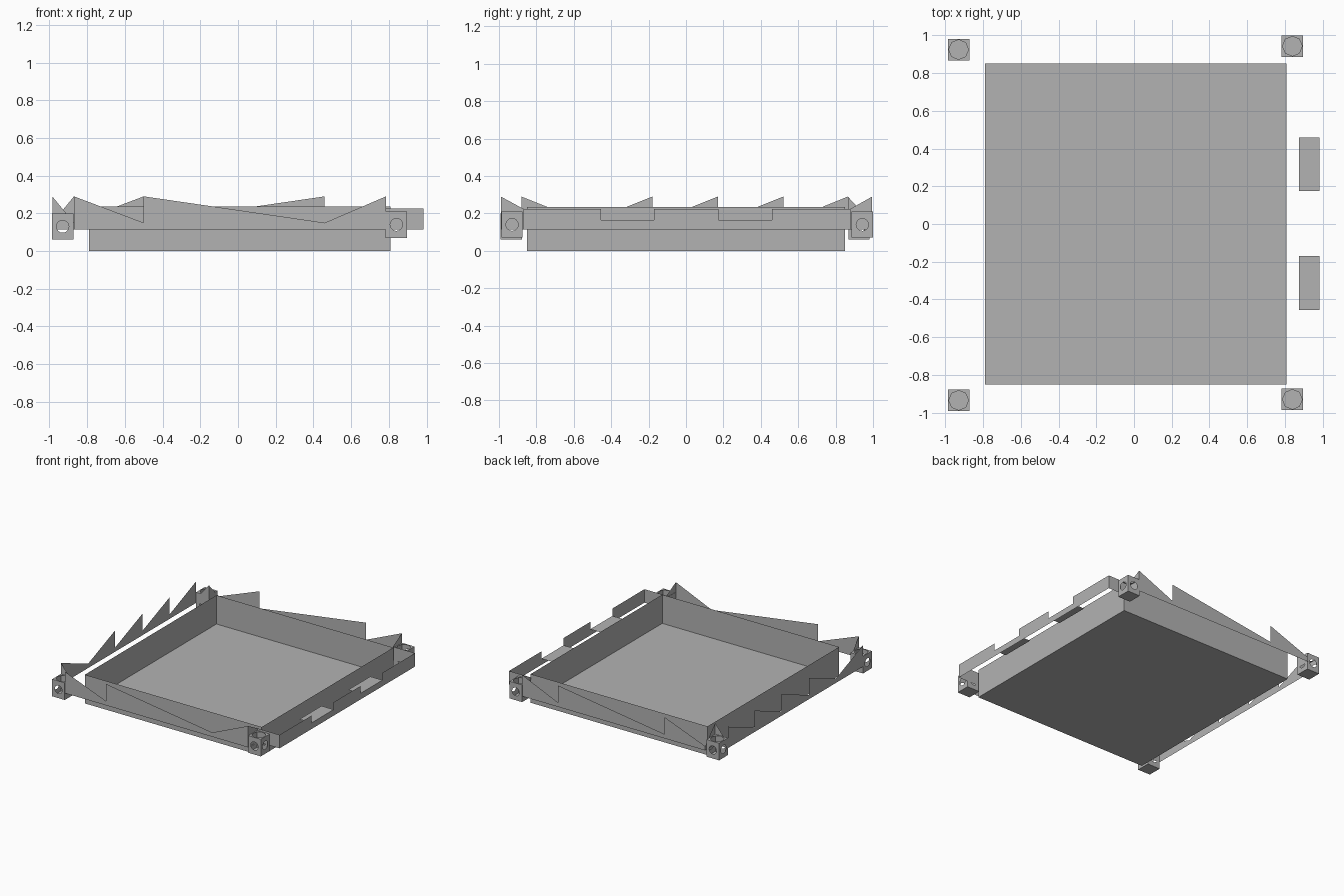
import bpy, bmesh, math

cube = bpy.data.objects.get("Cube")
if cube:
    bpy.data.objects.remove(cube)

# Single sheet-metal grey
grey = bpy.data.materials.new("sheet_grey")
grey.use_nodes = True
colour = (0.45, 0.45, 0.45, 1)
grey.diffuse_color = colour
grey.node_tree.nodes["Principled BSDF"].inputs["Base Color"].default_value = colour

LOW, VALLEY, PEAK, RIM = 0.115, 0.15, 0.29, 0.225
LEFT, RIGHT, FRONT, BACK = -0.985, 0.985, -0.99, 0.995   # outer sheet planes
X0, X1 = -0.87, 0.785                                    # corner cutouts in x
YF, YB = -0.88, 0.865                                    # left cutouts in y
RF, RB = -0.87, 0.88                                     # right cutouts in y


def finish(name, bm):
    mesh = bpy.data.meshes.new(name)
    bm.to_mesh(mesh)
    bm.free()
    obj = bpy.data.objects.new(name, mesh)
    bpy.context.collection.objects.link(obj)
    mesh.materials.append(grey)
    return obj


def strip(name, axis, at, top):
    """Upright sheet along an axis, from the low edge up to a top profile."""
    bm = bmesh.new()

    def vert(t, z):
        return bm.verts.new((t, at, z) if axis == "x" else (at, t, z))
    for (a, za), (b, zb) in zip(top, top[1:]):
        if abs(a - b) > 1e-6:
            bm.faces.new([vert(a, LOW), vert(b, LOW), vert(b, zb), vert(a, za)])
    bmesh.ops.remove_doubles(bm, verts=bm.verts, dist=1e-5)
    return finish(name, bm)


def teeth(stops):
    """Sawtooth profile rising between stops with sheer drops."""
    return [p for a, b in zip(stops, stops[1:]) for p in ((a, VALLEY), (b, PEAK))]


# Open tray
bm = bmesh.new()
bmesh.ops.create_cube(bm, size=1)
for v in bm.verts:
    v.co = (0.01 + v.co.x * 1.6, v.co.y * 1.7, (v.co.z + 0.5) * 0.235)
bm.normal_update()
bmesh.ops.delete(bm, geom=[f for f in bm.faces if f.normal.z > 0.9], context="FACES_ONLY")
finish("tray", bm)

# Jagged outer walls
strip("front_wall", "x", FRONT, [(X0, PEAK), (-0.5, VALLEY), (-0.5, PEAK),
                                 (0.46, VALLEY), (X1, PEAK)])
strip("back_wall", "x", BACK, teeth([X0, -0.5, 0.46, X1]))
strip("left_wall", "y", LEFT, [(YF, PEAK)] + teeth([-0.53, -0.18, 0.17, 0.52, YB]))

# Notched wall with two shelves
notches = [(-0.455, -0.17), (0.175, 0.46)]
SHELF = 0.165
profile = [(RF, RIM)]
for a, b in notches:
    profile += [(a, RIM), (a, SHELF), (b, SHELF), (b, RIM)]
strip("right_wall", "y", RIGHT, profile + [(RB, RIM)])
for i, (a, b) in enumerate(notches):
    bm = bmesh.new()
    bm.faces.new([bm.verts.new((x, y, SHELF)) for x, y in
                  ((0.875, a), (RIGHT, a), (RIGHT, b), (0.875, b))])
    finish(f"shelf_{i + 1}", bm)

# Corner returns joining the walls
strip("front_left_return_x", "x", YF, [(LEFT, PEAK), (X0, VALLEY)])
strip("front_left_return_y", "y", X0, [(FRONT, PEAK), (YF, VALLEY)])
strip("back_left_return_x", "x", YB, [(LEFT, VALLEY), (X0, PEAK)])
strip("back_left_return_y", "y", X0, [(YB, PEAK), (BACK, VALLEY)])
strip("front_right_return_x", "x", RF, [(X1, RIM), (RIGHT, RIM)])
strip("front_right_return_y", "y", X1, [(FRONT, PEAK), (RF, RIM)])
strip("back_right_return_x", "x", RB, [(X1, RIM), (RIGHT, RIM)])
strip("back_right_return_y", "y", X1, [(RB, RIM), (BACK, PEAK)])


def pierced(bm, place, hu, hv, radius, sides):
    """Rectangular panel with a round hole."""
    inner, outer = [], []
    for i in range(sides):
        t = math.tau * i / sides
        c, s = math.cos(t), math.sin(t)
        m = max(abs(c), abs(s))
        inner.append(bm.verts.new(place(radius * c, radius * s)))
        outer.append(bm.verts.new(place(hu * c / m, hv * s / m)))
    for i in range(sides):
        j = (i + 1) % sides
        bm.faces.new([inner[i], outer[i], outer[j], inner[j]])


def post(name, x, y, z):
    """Hollow corner block with holes in the sides and an open top."""
    bm = bmesh.new()
    h, hz = 0.057, 0.07
    for s in (-1, 1):
        pierced(bm, lambda u, v: (x + u, y + s * h, z + v), h, hz, 0.033, 16)
        pierced(bm, lambda u, v: (x + s * h, y + u, z + v), h, hz, 0.033, 16)
    pierced(bm, lambda u, v: (x + u, y + v, z + hz), h, h, 0.052, 8)
    bm.faces.new([bm.verts.new((x + a * h, y + b * h, z - hz))
                  for a, b in ((-1, -1), (-1, 1), (1, 1), (1, -1))])
    bmesh.ops.remove_doubles(bm, verts=bm.verts, dist=1e-4)
    bmesh.ops.recalc_face_normals(bm, faces=bm.faces)
    finish(name, bm)


# Corner blocks
post("front_left_post", -0.93, -0.935, 0.13)
post("back_left_post", -0.93, 0.925, 0.13)
post("front_right_post", 0.84, -0.93, 0.14)
post("back_right_post", 0.84, 0.943, 0.14)
